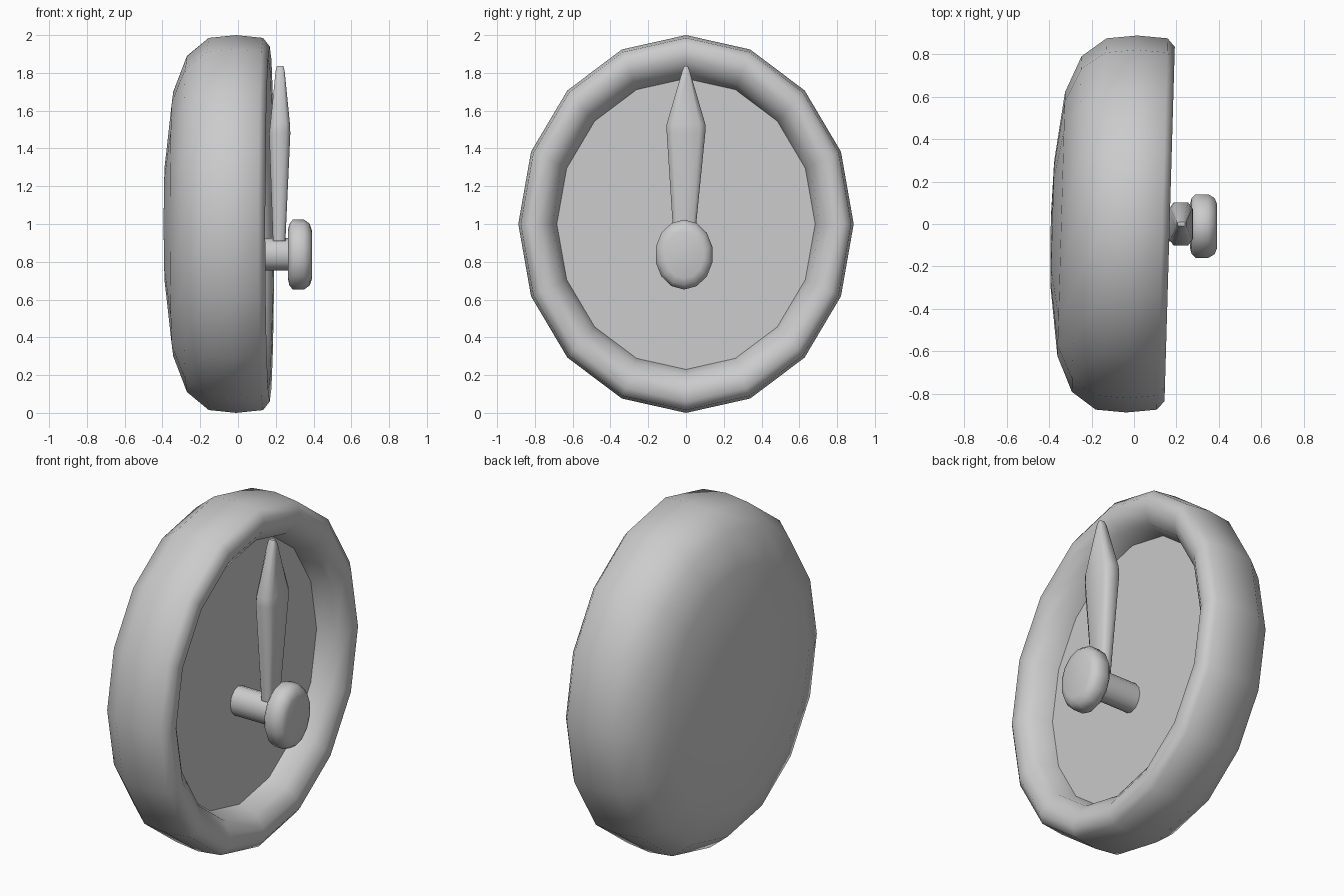
import bpy, bmesh
from math import cos, sin, pi, radians

if "Cube" in bpy.data.objects:
    bpy.data.objects.remove(bpy.data.objects["Cube"])


def finish(name, bm, angle=50):
    bmesh.ops.recalc_face_normals(bm, faces=bm.faces)
    mesh = bpy.data.meshes.new(name)
    bm.to_mesh(mesh)
    bm.free()
    ob = bpy.data.objects.new(name, mesh)
    bpy.context.collection.objects.link(ob)
    bpy.ops.object.select_all(action='DESELECT')
    ob.select_set(True)
    bpy.context.view_layer.objects.active = ob
    bpy.ops.object.shade_smooth_by_angle(angle=radians(angle))
    return ob


def loft(name, rings, cap=True, angle=50):
    """Skin a list of equal-length point rings."""
    bm = bmesh.new()
    loops = [[bm.verts.new(p) for p in ring] for ring in rings]
    n = len(loops[0])
    for a, b in zip(loops, loops[1:]):
        for i in range(n):
            j = (i + 1) % n
            bm.faces.new((a[i], a[j], b[j], b[i]))
    if cap:
        bm.faces.new(loops[0])
        bm.faces.new(loops[-1])
    return finish(name, bm, angle)


def turned(name, profile, sides, cy, cz, ry, rz, lean=0.0, angle=50):
    """Oval lathe around the x axis; profile is (x, radius fraction)."""
    rings = []
    for x, r in profile:
        ring = []
        for i in range(sides):
            t = 2 * pi * i / sides
            y = ry * r * sin(t)
            ring.append((x + lean * y, cy + y, cz + rz * r * cos(t)))
        rings.append(ring)
    return loft(name, rings, True, angle)


# Domed housing with rolled rim and recessed dial
turned("housing", [(-0.392, 0.06), (-0.385, 0.33), (-0.343, 0.70), (-0.27, 0.89),
                   (-0.155, 0.985), (-0.01, 1.0), (0.133, 0.985), (0.168, 0.94),
                   (0.163, 0.87), (0.115, 0.80), (0.01, 0.77)],
       16, 0, 1.0, 0.888, 1.0, lean=0.029)

# Spindle and knob
turned("spindle", [(0.0, 1), (0.29, 1)], 12, -0.01, 0.84, 0.072, 0.085)
turned("knob", [(0.265, 0.72), (0.272, 0.88), (0.29, 1.0), (0.35, 1.0),
                (0.38, 0.88), (0.392, 0.68)],
       14, -0.01, 0.838, 0.154, 0.185)

# Diamond pointer: (z, centre x, half thickness, half width, centre y)
corners = [(1, .7), (.6, 1), (-.6, 1), (-1, .7), (-1, -.7), (-.6, -1), (.6, -1), (1, -.7)]
stations = [(0.91, 0.218, 0.033, 0.055, -0.01), (1.48, 0.221, 0.056, 0.102, 0.0),
            (1.53, 0.223, 0.052, 0.102, 0.0), (1.81, 0.223, 0.024, 0.02, 0.0),
            (1.836, 0.223, 0.017, 0.01, 0.0)]
loft("pointer", [[(x + hx * u, y + hy * v, z) for u, v in corners]
                 for z, x, hx, hy, y in stations], angle=65)
